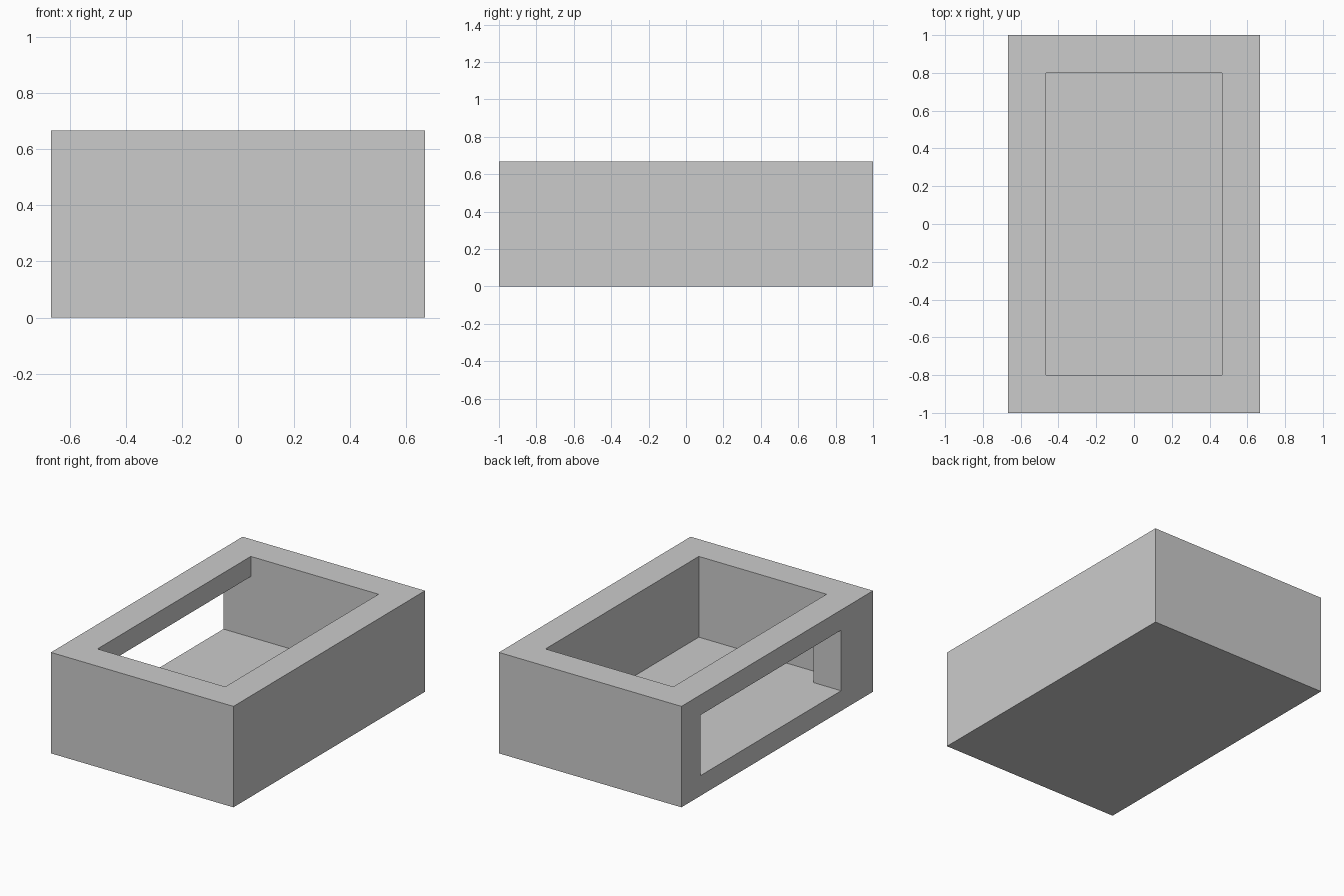
import bpy

if "Cube" in bpy.data.objects:
    bpy.data.objects.remove(bpy.data.objects["Cube"])

W, L, H = 4 / 3, 2.0, 2 / 3   # outer size
T = 0.2                       # side wall thickness
FLOOR = 2 / 15                # floor thickness


def box(name, lo, hi):
    bpy.ops.mesh.primitive_cube_add(size=1, location=[(a + b) / 2 for a, b in zip(lo, hi)])
    obj = bpy.context.object
    obj.name = name
    obj.scale = [b - a for a, b in zip(lo, hi)]
    bpy.ops.object.transform_apply(location=True, rotation=False, scale=True)
    return obj


def cut(target, cutter):
    mod = target.modifiers.new(cutter.name, 'BOOLEAN')
    mod.operation = 'DIFFERENCE'
    mod.solver = 'EXACT'
    mod.object = cutter
    bpy.context.view_layer.objects.active = target
    bpy.ops.object.modifier_apply(modifier=mod.name)
    bpy.data.objects.remove(cutter)


# Solid outer block
case = box("open_case", (-W / 2, -L / 2, 0), (W / 2, L / 2, H))

# Open-topped cavity
cavity = box("cavity_cutter", (-W / 2 + T, -L / 2 + T, FLOOR), (W / 2 - T, L / 2 - T, H + 0.1))
cut(case, cavity)

# Window through the left wall, level with the floor and flush with the back wall
window = box("window_cutter", (-W / 2 - 0.1, -2 / 3, FLOOR), (-W / 2 + T + 0.1, L / 2 - T, H - FLOOR))
cut(case, window)
